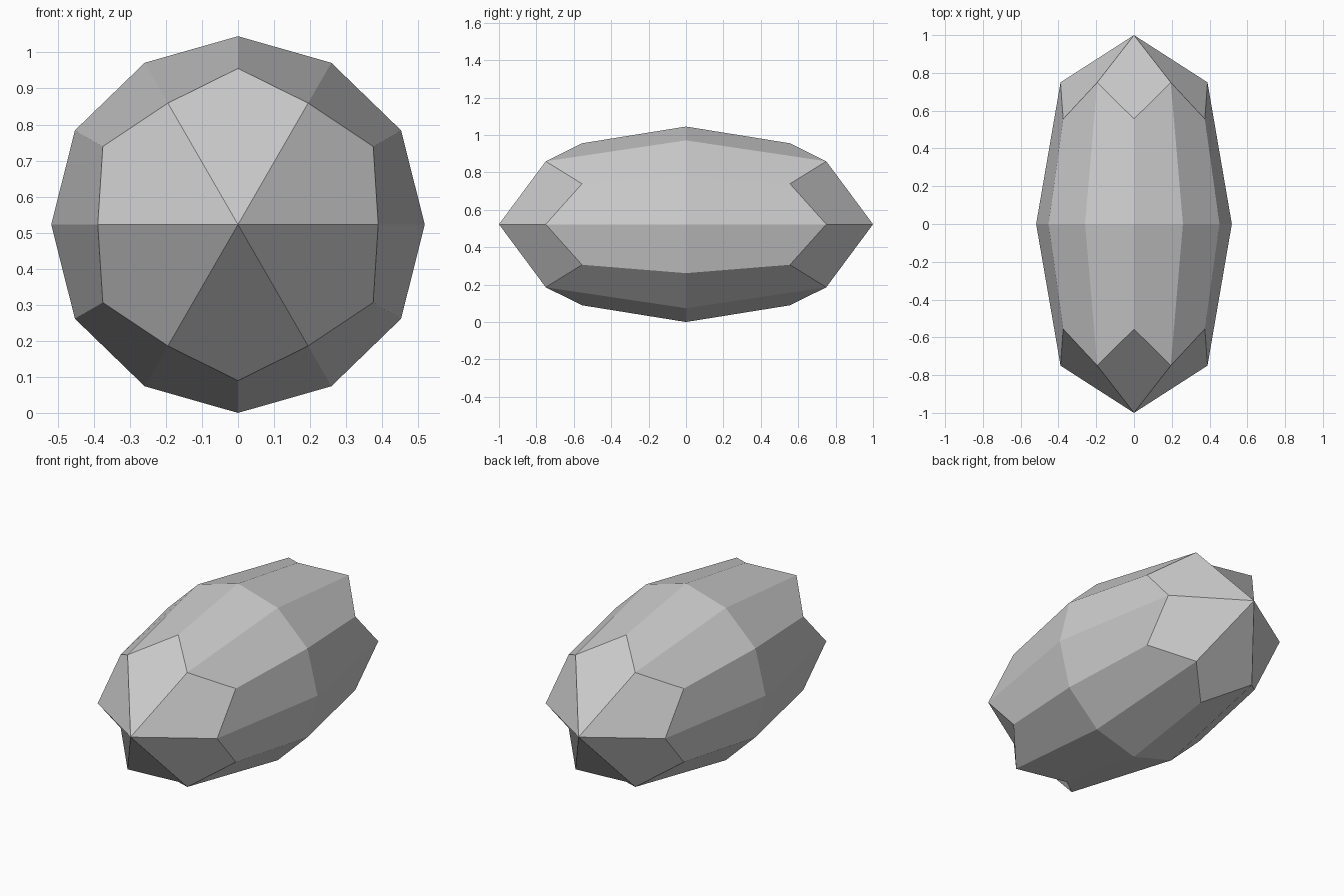
import bpy, bmesh
from math import cos, sin, pi

cube = bpy.data.objects.get("Cube")
if cube:
    bpy.data.objects.remove(cube)

CENTRE_Z = 0.5225
SIDES = 12

stone = bpy.data.materials.new("grey stone")
stone.use_nodes = True
colour = (0.6, 0.6, 0.6, 1)
stone.diffuse_color = colour
stone.node_tree.nodes["Principled BSDF"].inputs["Base Color"].default_value = colour

bm = bmesh.new()


def ring(even, odd):
    """Twelve points; even and odd corners alternate (radius, y)."""
    points = []
    for i in range(SIDES):
        r, y = odd if i % 2 else even
        a = 2 * pi * i / SIDES
        points.append(bm.verts.new((r * cos(a), y, CENTRE_Z + r * sin(a))))
    return points


# widest ring around the middle
middle = ring((0.518, 0), (0.5225, 0))

# each half: long side facets, then six kite facets meeting at the tip
for side in (-1, 1):
    shoulder = ring((0.389, 0.75 * side), (0.433, 0.556 * side))
    tip = bm.verts.new((0, side, CENTRE_Z))
    for i in range(SIDES):
        j = (i + 1) % SIDES
        bm.faces.new((middle[i], middle[j], shoulder[j], shoulder[i]))
    for i in range(0, SIDES, 2):
        bm.faces.new((tip, shoulder[i], shoulder[i + 1], shoulder[(i + 2) % SIDES]))

bmesh.ops.recalc_face_normals(bm, faces=bm.faces)
mesh = bpy.data.meshes.new("faceted_gem")
bm.to_mesh(mesh)
bm.free()
mesh.materials.append(stone)
gem = bpy.data.objects.new("faceted_gem", mesh)
bpy.context.collection.objects.link(gem)
